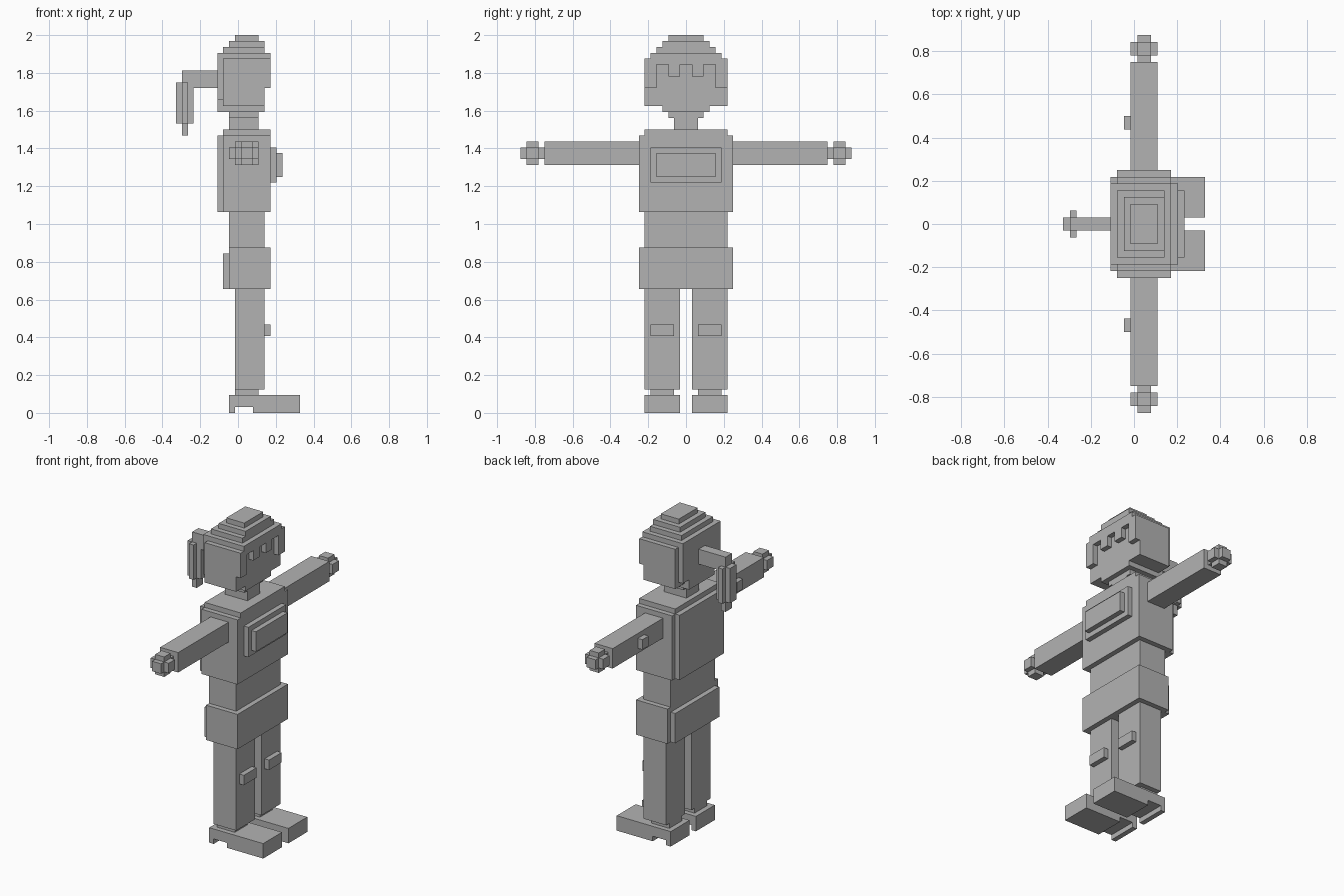
import bpy
import bmesh

old = bpy.data.objects.get("Cube")
if old:
    bpy.data.objects.remove(old, do_unlink=True)

U = 1 / 32  # one block
H = 0.5     # half block, offset of the grid along x

grey = bpy.data.materials.new("plain grey")
grey.use_nodes = True
colour = (0.45, 0.45, 0.45, 1)
grey.diffuse_color = colour
grey.node_tree.nodes["Principled BSDF"].inputs["Base Color"].default_value = colour


def blocks(name, *boxes):
    """One object from boxes given as (x range, y range, z range) in blocks."""
    bm = bmesh.new()
    for box in boxes:
        verts = bmesh.ops.create_cube(bm, size=1)["verts"]
        for v in verts:
            v.co = [U * (lo if c < 0 else hi) for c, (lo, hi) in zip(v.co, box)]
    mesh = bpy.data.meshes.new(name)
    bm.to_mesh(mesh)
    bm.free()
    mesh.materials.append(grey)
    obj = bpy.data.objects.new(name, mesh)
    bpy.context.collection.objects.link(obj)
    return obj


def sym(half):
    return (-half, half)


def pair(name, *boxes):
    """Left part on +y and its mirrored right part."""
    blocks("left_" + name, *boxes)
    blocks("right_" + name, *[(x, (-y[1], -y[0]), z) for x, y, z in boxes])


# Legs and feet, with a notch under each sole
pair("foot",
     ((-1 - H, 10 + H), (1, 7), (1, 3)),
     ((-1 - H, -H), (1, 7), (0, 1)),
     ((2 + H, 10 + H), (1, 7), (0, 1)))
pair("ankle", ((-H, 3 + H), (2, 6), (3, 4)))
pair("leg", ((-H, 4 + H), (1, 7), (4, 21)))
pair("knee_pad", ((4 + H, 5 + H), (2, 6), (13, 15)))

# Hips, waist and torso
blocks("hips", ((-1 - H, 5 + H), sym(8), (21, 28)))
blocks("hip_back_plate", ((-2 - H, -1 - H), sym(7), (21, 27)))
blocks("waist", ((-1 - H, 4 + H), sym(7), (28, 34)))
blocks("torso", ((-2 - H, 5 + H), sym(8), (34, 47)))
blocks("shoulder_cap", ((-2 - H, 5 + H), sym(7), (47, 48)))
blocks("back_plate", ((-3 - H, -2 - H), sym(7), (34, 47)))
blocks("chest_plate",
       ((5 + H, 6 + H), sym(6), (39, 45)),
       ((6 + H, 7 + H), sym(5), (40, 44)))

# Arms and cross-shaped hands
pair("arm", ((-H, 3 + H), (8, 24), (42, 46)))
pair("elbow_pad", ((-1 - H, -H), (14, 16), (43, 45)))
pair("hand",
     ((H, 2 + H), (24, 28), (43, 45)),
     ((-H, 3 + H), (25, 27), (43, 45)),
     ((H, 2 + H), (25, 27), (42, 46)))

# Neck and stepped head
blocks("neck", ((-1 - H, 3 + H), sym(2), (48, 51)))
blocks("chin",
       ((-1 - H, 3 + H), sym(3), (50, 51)),
       ((-2 - H, 4 + H), sym(4), (51, 52)))
blocks("head", ((-2 - H, 4 + H), sym(6), (52, 60)))
blocks("hair_top",
       ((-3 - H, 5 + H), sym(6), (59, 61)),
       ((-2 - H, 4 + H), sym(5), (61, 62)),
       ((-1 - H, 4 + H), sym(4), (62, 63)),
       ((-H, 3 + H), sym(3), (63, 64)))
blocks("hair_back",
       ((-3 - H, -2 - H), sym(6), (53, 60)),
       ((-3 - H, -1 - H), sym(4), (51, 53)))
pair("hair_side", ((-2 - H, 4 + H), (6, 7), (52, 60)))
pair("side_lock", ((4 + H, 5 + H), (5, 7), (55, 60)))
pair("eye", ((4 + H, 5 + H), (1, 3), (57, 59)))

# Ponytail
blocks("ponytail_stem", ((-9 - H, -3 - H), sym(1), (55, 58)))
blocks("ponytail",
       ((-10 - H, -7 - H), sym(1), (49, 56)),
       ((-9 - H, -8 - H), sym(2), (49, 56)),
       ((-9 - H, -8 - H), sym(1), (47, 49)))
